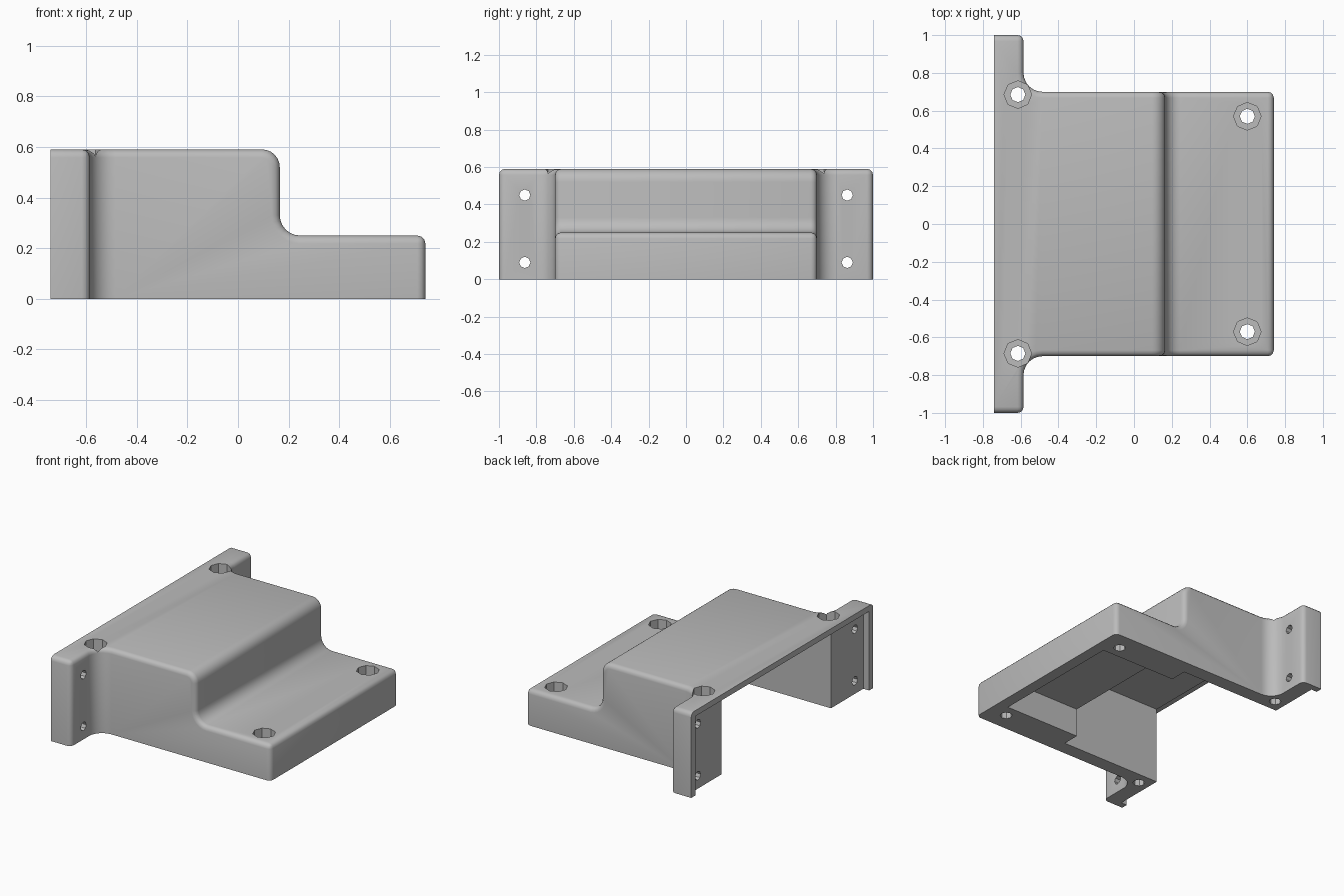
import bpy, bmesh
from math import cos, sin, pi, radians
from mathutils import Vector, Matrix

old = bpy.data.objects.get("Cube")
if old:
    bpy.data.objects.remove(old, do_unlink=True)

BACK, FRONT, TOP, LOW = -0.74, 0.74, 0.59, 0.25

grey = bpy.data.materials.new("grey plastic")
grey.use_nodes = True
colour = (0.5, 0.5, 0.5, 1)
grey.diffuse_color = colour
grey.node_tree.nodes["Principled BSDF"].inputs["Base Color"].default_value = colour


def add_object(name, bm):
    bmesh.ops.recalc_face_normals(bm, faces=bm.faces)
    mesh = bpy.data.meshes.new(name)
    bm.to_mesh(mesh)
    bm.free()
    obj = bpy.data.objects.new(name, mesh)
    bpy.context.collection.objects.link(obj)
    mesh.materials.append(grey)
    return obj


def prism(name, points, shift):
    bm = bmesh.new()
    face = bm.faces.new([bm.verts.new(p) for p in points])
    new = bmesh.ops.extrude_face_region(bm, geom=[face])["geom"]
    bmesh.ops.translate(bm, vec=shift, verts=[v for v in new if isinstance(v, bmesh.types.BMVert)])
    return add_object(name, bm)


def box(name, lo, hi):
    corners = [(lo[0], lo[1]), (hi[0], lo[1]), (hi[0], hi[1]), (lo[0], hi[1])]
    return prism(name, [(x, y, lo[2]) for x, y in corners], (0, 0, hi[2] - lo[2]))


def cylinder(name, centre, radius, depth, axis="Z"):
    bm = bmesh.new()
    turn = Matrix.Rotation(pi / 2, 4, "Y") if axis == "X" else Matrix()
    bmesh.ops.create_cone(bm, cap_ends=True, segments=8, radius1=radius, radius2=radius,
                          depth=depth, matrix=Matrix.Translation(centre) @ turn)
    return add_object(name, bm)


def arc(cx, cy, r, start, end, steps=6):
    angles = [radians(start + (end - start) * i / steps) for i in range(steps + 1)]
    return [(cx + r * cos(a), cy + r * sin(a)) for a in angles]


def combine(obj, tool, operation):
    mod = obj.modifiers.new(operation, "BOOLEAN")
    mod.operation, mod.object, mod.solver = operation, tool, "EXACT"
    bpy.context.view_layer.update()
    graph = bpy.context.evaluated_depsgraph_get()
    mesh = bpy.data.meshes.new_from_object(obj.evaluated_get(graph))
    obj.modifiers.clear()
    obj.data = mesh
    bpy.data.objects.remove(tool, do_unlink=True)


# Stepped side profile, filleted at the riser
side = [(BACK, 0), (FRONT, 0), (FRONT, LOW)]
side += arc(0.245, LOW + 0.08, 0.08, 270, 180)
side += arc(0.095, TOP - 0.07, 0.07, 0, 90)
side += [(BACK, TOP)]
housing = prism("stepped_housing", [(x, -1.2, z) for x, z in side], (0, 2.4, 0))

# Plan outline with a filleted mounting flange on each side
half = [(FRONT, 0.7)] + arc(-0.485, 0.8, 0.1, 270, 180) + [(-0.585, 1), (BACK, 1)]
outline = half + [(x, -y) for x, y in reversed(half)]
plan = prism("plan_cutter", [(x, y, -0.2) for x, y in outline], (0, 0, 1))
# keep the base exactly on the ground and trim to the plan
combine(housing, plan, "INTERSECT")

# Round the outer sharp edges, leaving the base and back crisp
bm = bmesh.new()
bm.from_mesh(housing.data)
bmesh.ops.remove_doubles(bm, verts=bm.verts, dist=0.0005)
bmesh.ops.dissolve_limit(bm, angle_limit=radians(1), verts=bm.verts, edges=bm.edges)
sharp = [e for e in bm.edges
         if len(e.link_faces) == 2 and e.calc_face_angle() > radians(50)
         and max(v.co.z for v in e.verts) > 0.001
         and min(v.co.x for v in e.verts) > BACK - 1
         and max(v.co.x for v in e.verts) > BACK + 0.001]
bmesh.ops.bevel(bm, geom=sharp, offset=0.032, offset_type="OFFSET", segments=3,
                profile=0.5, affect="EDGES", clamp_overlap=False)
bm.to_mesh(housing.data)
bm.free()

# Back recess, tall rear chamber and low front chamber
cutters = [
    box("back_recess", (-0.9, -0.955, -0.1), (-0.695, 0.955, 0.55)),
    box("rear_chamber", (-0.9, -0.6, -0.1), (0.08, 0.6, 0.54)),
    box("front_chamber", (0, -0.48, -0.1), (0.66, 0.48, 0.2)),
]
# Counterbored screw holes and flange holes on both sides
for s in (-1, 1):
    for x, y, top in ((-0.615, 0.685, TOP), (0.6, 0.57, LOW)):
        cutters.append(cylinder("screw_hole", (x, s * y, 0.3), 0.04, 1))
        cutters.append(cylinder("counterbore", (x, s * y, top), 0.073, 0.2))
    for z in (0.09, 0.45):
        cutters.append(cylinder("flange_hole", (-0.65, s * 0.862, z), 0.03, 0.4, "X"))
for cutter in cutters:
    combine(housing, cutter, "DIFFERENCE")

bpy.ops.object.select_all(action="DESELECT")
housing.select_set(True)
bpy.context.view_layer.objects.active = housing
bpy.ops.object.shade_smooth_by_angle(angle=radians(32))
